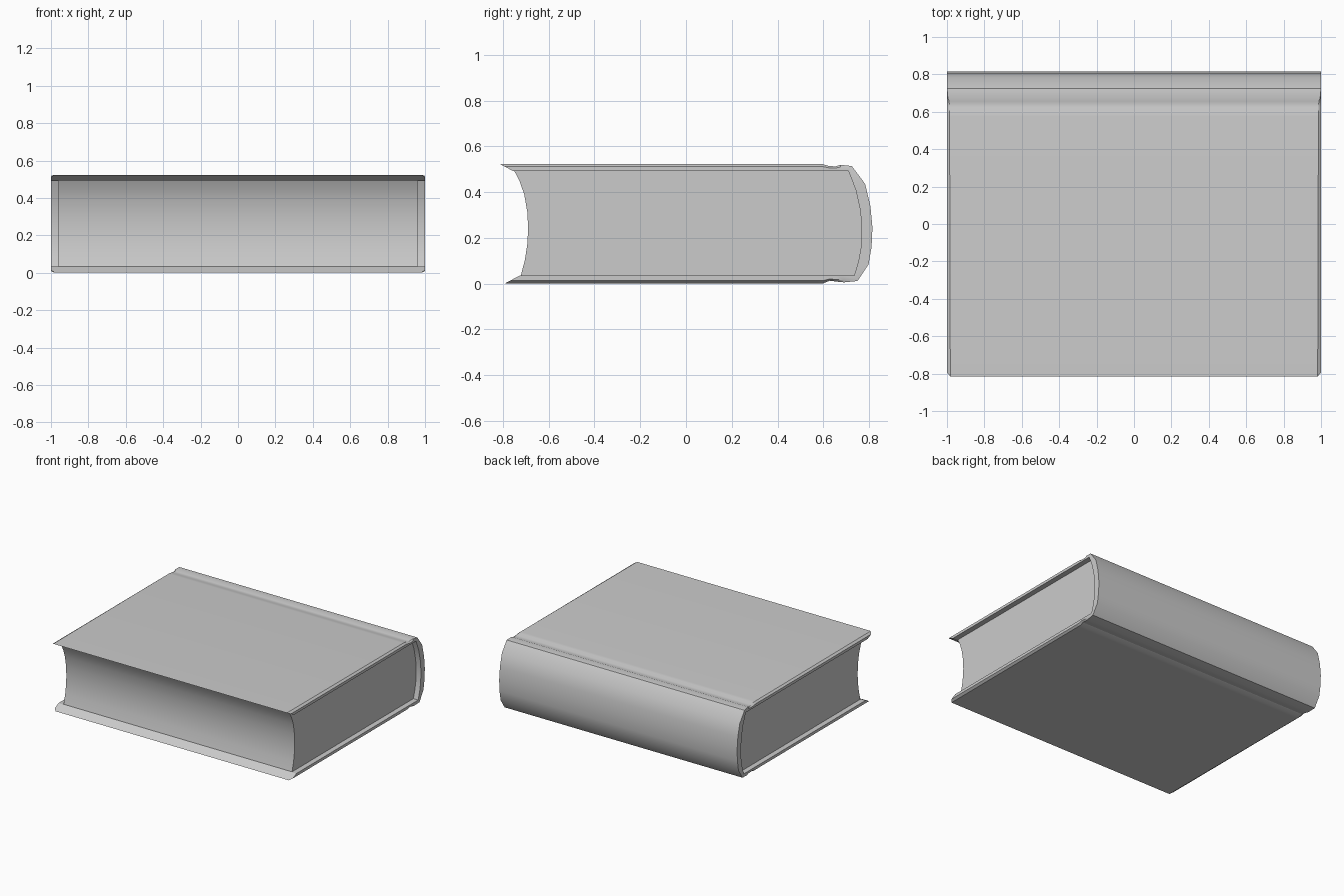
import bpy, bmesh, math

if "Cube" in bpy.data.objects:
    bpy.data.objects.remove(bpy.data.objects["Cube"])


def finish(bm, name, angle):
    bmesh.ops.recalc_face_normals(bm, faces=bm.faces)
    mesh = bpy.data.meshes.new(name)
    bm.to_mesh(mesh)
    bm.free()
    ob = bpy.data.objects.new(name, mesh)
    bpy.context.collection.objects.link(ob)
    bpy.ops.object.select_all(action='DESELECT')
    bpy.context.view_layer.objects.active = ob
    ob.select_set(True)
    bpy.ops.object.shade_smooth_by_angle(angle=math.radians(angle))
    return ob


# Cover stations, from top fore-edge round the spine to bottom fore-edge:
# outer y, outer z, inner y, inner z, half length of the outer edge
stations = [
    (-.815, .524, -.755, .492, .982),
    (.575, .524, .575, .492, .986),
    (.600, .522, .600, .492, .986),
    (.625, .514, .625, .492, .987),
    (.655, .513, .655, .492, .988),
    (.675, .520, .675, .492, .995),
    (.725, .514, .710, .492, 1),
    (.783, .436, .742, .410, 1),
    (.806, .340, .762, .320, 1),
    (.815, .245, .768, .240, 1),
    (.811, .160, .765, .160, 1),
    (.798, .085, .753, .095, 1),
    (.750, .012, .735, .035, 1),
    (.690, .006, .690, .035, .995),
    (.660, .009, .660, .035, .988),
    (.628, .013, .628, .035, .987),
    (.600, .002, .600, .035, .986),
    (.575, .002, .575, .035, .986),
    (-.790, .002, -.728, .035, .982),
]

# Cover: each station is a closed ring with chamfered outer ends
bm = bmesh.new()
rings = []
for oy, oz, iy, iz, hx in stations:
    my, mz = oy + (iy - oy) * .35, oz + (iz - oz) * .35
    half = [(hx, oy, oz), (1, my, mz), (1, iy, iz)]
    pts = half + [(-x, y, z) for x, y, z in reversed(half)]
    rings.append([bm.verts.new(p) for p in pts])
for a, b in zip(rings, rings[1:]):
    for i in range(6):
        j = (i + 1) % 6
        bm.faces.new((a[i], a[j], b[j], b[i]))
bm.faces.new(rings[0])
bm.faces.new(rings[-1])
finish(bm, "cover", 28)

# Page block: rounded at the spine, hollow at the fore-edge
spine = [(s[2], s[3]) for s in stations[6:13]]
fore = [(-.722, .035), (-.704, .105), (-.694, .17), (-.690, .235),
        (-.693, .31), (-.707, .39), (-.728, .45), (-.750, .492)]
bm = bmesh.new()
left, right = ([bm.verts.new((x, y, z)) for y, z in spine + fore] for x in (-.96, .96))
bm.faces.new(left)
bm.faces.new(right)
n = len(left)
for i in range(n):
    j = (i + 1) % n
    bm.faces.new((left[i], left[j], right[j], right[i]))
finish(bm, "pages", 28)
